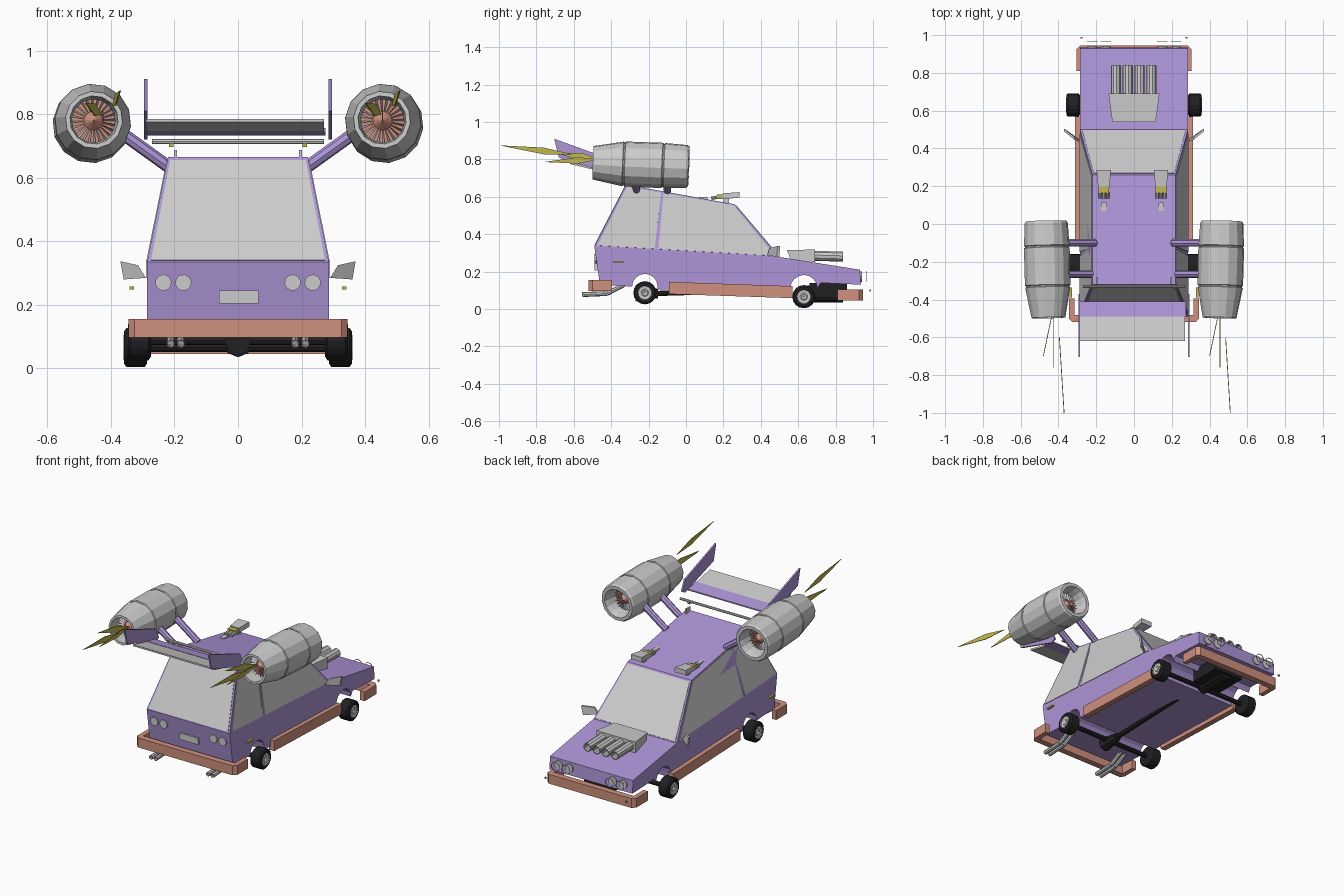
import bpy
from math import sin, cos, pi
from mathutils import Vector as V

if "Cube" in bpy.data.objects:
    bpy.data.objects.remove(bpy.data.objects["Cube"])


def material(name, rgb):
    m = bpy.data.materials.new(name)
    m.diffuse_color = (*rgb, 1)
    m.use_nodes = True
    m.node_tree.nodes["Principled BSDF"].inputs["Base Color"].default_value = m.diffuse_color
    return m


PURPLE = material("purple", (0.42, 0.30, 0.68))
SALMON = material("salmon", (0.62, 0.28, 0.21))
YELLOW = material("yellow", (0.55, 0.48, 0.08))
BLACK = material("black", (0.015, 0.015, 0.017))


def mesh(name, verts, faces, mat=None):
    me = bpy.data.meshes.new(name)
    me.from_pydata([tuple(v) for v in verts], [], faces)
    me.update()
    ob = bpy.data.objects.new(name, me)
    bpy.context.collection.objects.link(ob)
    if mat:
        me.materials.append(mat)
    return ob


def loft(name, a, b, mat=None):
    """Closed solid between two matching loops."""
    n = len(a)
    faces = [(i, (i + 1) % n, n + (i + 1) % n, n + i) for i in range(n)]
    return mesh(name, a + b, faces + [tuple(range(n))[::-1], tuple(range(n, 2 * n))], mat)


def prism(name, yz, x0, x1, mat=None):
    return loft(name, [V((x0, y, z)) for y, z in yz], [V((x1, y, z)) for y, z in yz], mat)


def box(name, lo, hi, mat=None):
    return prism(name, [(lo[1], lo[2]), (hi[1], lo[2]), (hi[1], hi[2]), (lo[1], hi[2])], lo[0], hi[0], mat)


def lathe(name, p, q, profile, n=12, mat=None):
    """Revolve (distance, radius) pairs about the line p to q."""
    p, q = V(p), V(q)
    d = (q - p).normalized()
    u = d.orthogonal().normalized()
    w = d.cross(u)
    verts = [p + d * t + (u * cos(2 * pi * k / n) + w * sin(2 * pi * k / n)) * r
             for t, r in profile for k in range(n)]
    faces = [(j * n + k, j * n + (k + 1) % n, (j + 1) * n + (k + 1) % n, (j + 1) * n + k)
             for j in range(len(profile) - 1) for k in range(n)]
    return mesh(name, verts, faces, mat)


def tube(name, p, q, r, n=10, mat=None, r2=None):
    L = (V(q) - V(p)).length
    return lathe(name, p, q, [(0, 0.0001), (0, r), (L, r2 or r), (L, 0.0001)], n, mat)


def pipe(name, p, q, r, wall, n=10, mat=None):
    L = (V(q) - V(p)).length
    return lathe(name, p, q, [(0, r - wall), (0, r), (L, r), (L, r - wall), (0, r - wall)], n, mat)


# Lower body with round wheel arches
def arch(y, z, r):
    return [(y + r * cos(a), z + r * sin(a)) for a in [pi * k / 8 for k in range(9)]]


REAR, FRONT = (-0.22, 0.087), (0.63, 0.066)
profile = [(-0.49, 0.335), (-0.46, 0.13)] + [(y, z) for y, z in arch(-0.22, 0.12, 0.068)][::-1]
profile += [(-0.15, 0.105), (0.555, 0.085)] + arch(0.63, 0.11, 0.072)[::-1]
profile += [(0.72, 0.14), (0.935, 0.13), (0.93, 0.21), (0.5, 0.278)]
prism("body", profile, -0.286, 0.286, PURPLE)

# Cabin and glass panes
low = {(s, f): V((s * 0.286, (-0.49, 0.5)[f], (0.335, 0.278)[f])) for s in (-1, 1) for f in (0, 1)}
top = {(s, f): V((s * 0.22, (-0.32, 0.26)[f], (0.665, 0.56)[f])) for s in (-1, 1) for f in (0, 1)}
order = [(-1, 0), (1, 0), (1, 1), (-1, 1)]
loft("cabin", [low[k] for k in order], [top[k] for k in order], PURPLE)


def pane(name, k0, k1, u0, u1, v0=0.015, v1=0.97):
    def at(u, v):
        return low[k0].lerp(low[k1], u).lerp(top[k0].lerp(top[k1], u), v)
    q = [at(u0, v0), at(u1, v0), at(u1, v1), at(u0, v1)]
    n = (q[1] - q[0]).cross(q[3] - q[0]).normalized() * 0.003
    loft(name, [p - n for p in q], [p + n for p in q])


pane("rear_window", (-1, 0), (1, 0), 0.02, 0.98)
pane("windshield", (1, 1), (-1, 1), 0.02, 0.98)
for s in (-1, 1):
    pane("side_window_rear", (s, 0), (s, 1), 0.015, 0.325)
    pane("side_window_front", (s, 0), (s, 1), 0.345, 0.98)

# Wrap-around bumpers
for name, y, y2, x, z0, z1 in (("rear_bumper", -0.52, -0.395, 0.345, 0.097, 0.156),
                               ("front_bumper", 0.945, 0.81, 0.305, 0.045, 0.103)):
    d = 1 if y2 > y else -1
    t = 0.03
    xy = [(-x, y2), (-x, y + d * 0.02), (-x + 0.02, y), (x - 0.02, y), (x, y + d * 0.02), (x, y2),
          (x - t, y2), (x - t, y + d * t * 1.3), (-x + t, y + d * t * 1.3), (-x + t, y2)]
    loft(name, [V((a, b, z0)) for a, b in xy], [V((a, b, z1)) for a, b in xy], SALMON)

# Rear plate
box("rear_plate", (-0.06, -0.488, 0.205), (0.065, -0.465, 0.245))

# Engine block, axles and drive shaft underneath
box("engine_block", (-0.1, 0.66, 0.06), (0.1, 0.86, 0.14), BLACK)
tube("engine_sump", (0, 0.62, 0.08), (0, 0.84, 0.08), 0.045, 8, BLACK)
for y, z in (REAR, FRONT):
    tube("axle", (-0.3, y, z), (0.3, y, z), 0.014, 8, BLACK)
tube("differential", (0, -0.27, 0.083), (0, -0.15, 0.083), 0.042, 8, BLACK, 0.025)
tube("drive_shaft", (0, -0.16, 0.083), (0, 0.4, 0.1), 0.014, 8, BLACK)

# Air intake with four trumpets on the hood
scoop = [(0.54, 0.315), (0.56, 0.262), (0.69, 0.25), (0.69, 0.318)]
ob = prism("intake_box", scoop, -0.135, 0.135)
for v in ob.data.vertices:
    v.co.x *= 0.85 if v.co.y < 0.6 else 1
for x in (-0.096, -0.033, 0.03, 0.093):
    pipe("intake_trumpet", (x, 0.66, 0.285), (x, 0.84, 0.28), 0.027, 0.006, 10)

# Roof pods with yellow emitters, and small roof vents
for x in (-0.16, 0.143):
    a = [V((x + dx, 0.195, z)) for dx, z in ((-0.03, 0.588), (0.03, 0.588), (0.03, 0.618), (-0.03, 0.618))]
    b = [V((x + dx, 0.285, z)) for dx, z in ((-0.038, 0.595), (0.038, 0.595), (0.038, 0.625), (-0.038, 0.625))]
    loft("roof_pod", a, b)
    box("roof_pod_foot", (x - 0.015, 0.2, 0.56), (x + 0.015, 0.23, 0.592))
    box("roof_pod_band", (x - 0.028, 0.165, 0.588), (x + 0.028, 0.197, 0.612), YELLOW)
    for dx in (-0.02, 0, 0.02):
        tube("pod_nozzle", (x + dx, 0.17, 0.598), (x + dx, 0.135, 0.592), 0.009, 8)
    box("roof_vent", (x - 0.014, 0.07, 0.585), (x + 0.014, 0.115, 0.598))

# Wing: purple leading edge, grey blade, cross rod
prism("wing_leading_edge", [(-0.41, 0.733), (-0.49, 0.742), (-0.49, 0.757), (-0.41, 0.741)], -0.29, 0.275, PURPLE)
prism("wing_blade", [(-0.49, 0.744), (-0.62, 0.775), (-0.62, 0.785), (-0.49, 0.755)], -0.29, 0.27)
tube("wing_cross_rod", (-0.27, -0.33, 0.714), (0.27, -0.33, 0.714), 0.008, 8)

for s in (-1, 1):
    # Wheels: tyre with hub
    for (y, z), x, r in ((REAR, 0.31, 0.062), (FRONT, 0.322, 0.062)):
        a, b = (s * (x - 0.036), y, z), (s * (x + 0.036), y, z)
        lathe("tyre", a, b, [(0, 0.001), (0, 0.05), (0.008, r), (0.064, r), (0.072, 0.052), (0.072, 0.038),
                             (0.06, 0.036), (0.06, 0.001)], 16, BLACK)
        lathe("wheel_rim", a, b, [(0.061, 0.001), (0.068, 0.014), (0.064, 0.02), (0.066, 0.036),
                                  (0.074, 0.04)], 14)
    # Side skirt
    prism("side_skirt", [(-0.09, 0.145), (-0.09, 0.08), (0.57, 0.058), (0.57, 0.122)], s * 0.278, s * 0.313, SALMON)
    # Side marker lamp
    box("side_marker", (s * 0.334 - 0.007, -0.39, 0.248), (s * 0.334 + 0.007, -0.335, 0.258), YELLOW)
    # Door mirror
    m = [V((s * x, y, z)) for x, y, z in ((0.29, 0.435, 0.285), (0.36, 0.485, 0.28), (0.37, 0.49, 0.337), (0.315, 0.445, 0.325))]
    loft("door_mirror", m, [p + V((0, 0.014, 0)) for p in m])
    # Round lamps at both ends, and floating front lamp rims
    for x in (0.172, 0.235):
        tube("tail_lamp", (s * x, -0.465, 0.27), (s * x, -0.49, 0.27), 0.026, 10)
    for x in (0.15, 0.222):
        tube("head_lamp", (s * x, 0.92, 0.173), (s * x, 0.94, 0.173), 0.028, 10)
        pipe("lamp_rim", (s * x, 0.966, 0.175), (s * x, 0.969, 0.175), 0.029, 0.003, 12)
    box("nose_marker", (s * 0.278 - 0.005, 0.982, 0.093), (s * 0.278 + 0.005, 0.99, 0.103), SALMON)
    # Twin tail pipes
    for x in (0.18, 0.212):
        pipe("tail_pipe", (s * x, -0.42, 0.083), (s * x, -0.555, 0.077), 0.013, 0.003, 8)
        tube("tail_pipe_bend", (s * x, -0.42, 0.083), (s * x, -0.33, 0.13), 0.012, 8)
    # Wing end fin and roof bracket
    prism("wing_fin", [(-0.705, 0.91), (-0.68, 0.81), (-0.40, 0.72), (-0.37, 0.735), (-0.40, 0.80)],
          s * 0.29 - 0.005, s * 0.29 + 0.005, PURPLE)
    box("wing_bracket", (s * 0.197 - 0.005, -0.32, 0.655), (s * 0.197 + 0.005, -0.28, 0.687))
    box("wing_lamp", (s * 0.21 - 0.007, -0.345, 0.697), (s * 0.21 + 0.007, -0.325, 0.71), YELLOW)

    # Jet engine shell, with band grooves and hollow ends
    p, q = V((s * 0.465, 0.015, 0.762)), V((s * 0.453, -0.497, 0.782))
    d = (q - p).normalized()
    shell = [(0.09, 0.068), (0.03, 0.078), (0, 0.088), (0, 0.108), (0.012, 0.115), (0.13, 0.121), (0.133, 0.117),
             (0.139, 0.117), (0.142, 0.122), (0.34, 0.121), (0.343, 0.116), (0.349, 0.116), (0.352, 0.12),
             (0.512, 0.09), (0.512, 0.076), (0.42, 0.068)]
    lathe("jet_shell", p, q, shell, 14)
    # Fans at both ends: salmon disc, cone hub, radial blades
    for t, e in ((0.085, -1), (0.43, 1)):
        c = p + d * t
        lathe("fan_disc", c, c + d * e, [(0, 0.069), (0.002, 0.03), (0.035, 0.001)], 14, SALMON)
        u = d.orthogonal().normalized()
        w = d.cross(u)
        vs, fs = [], []
        for k in range(24):
            a = 2 * pi * k / 24
            f = d * e * 0.006
            for r, b, h in ((0.03, a, 1), (0.07, a, 1), (0.07, a + 0.1, 3), (0.03, a + 0.1, 3)):
                vs.append(c + (u * cos(b) + w * sin(b)) * r + f * h)
            fs.append(tuple(range(4 * k, 4 * k + 4)))
        mesh("fan_blades", vs, fs)
    # Struts from roof to jet
    for y in (-0.1, -0.265):
        tube("jet_strut", (s * 0.205, y, 0.625), (s * 0.40, y, 0.765), 0.02, 8, PURPLE)

    # Exhaust flames: thin upright blades
    o = -0.44 if s < 0 else 0.44
    flames = [((0.01, -0.46, 0.80), (-0.04, -0.70, 0.835), 0.02), ((0.015, -0.46, 0.80), (0.015, -0.76, 0.786), 0.017),
              ((0.045, -0.6, 0.825), (0.07, -1.0, 0.875), 0.018)]
    for a, b, h in flames:
        a, b = V(a) + V((o, 0, 0)), V(b) + V((o, 0, 0))
        m = a.lerp(b, 0.4)
        loop = [a, m - V((0, 0, h)), b, m + V((0, 0, h))]
        loft("jet_flame", [v - V((0.002, 0, 0)) for v in loop], [v + V((0.002, 0, 0)) for v in loop], YELLOW)

# Consistent outward normals
import bmesh
for ob in bpy.context.collection.objects:
    bm = bmesh.new()
    bm.from_mesh(ob.data)
    bmesh.ops.recalc_face_normals(bm, faces=bm.faces)
    bm.to_mesh(ob.data)
    bm.free()
